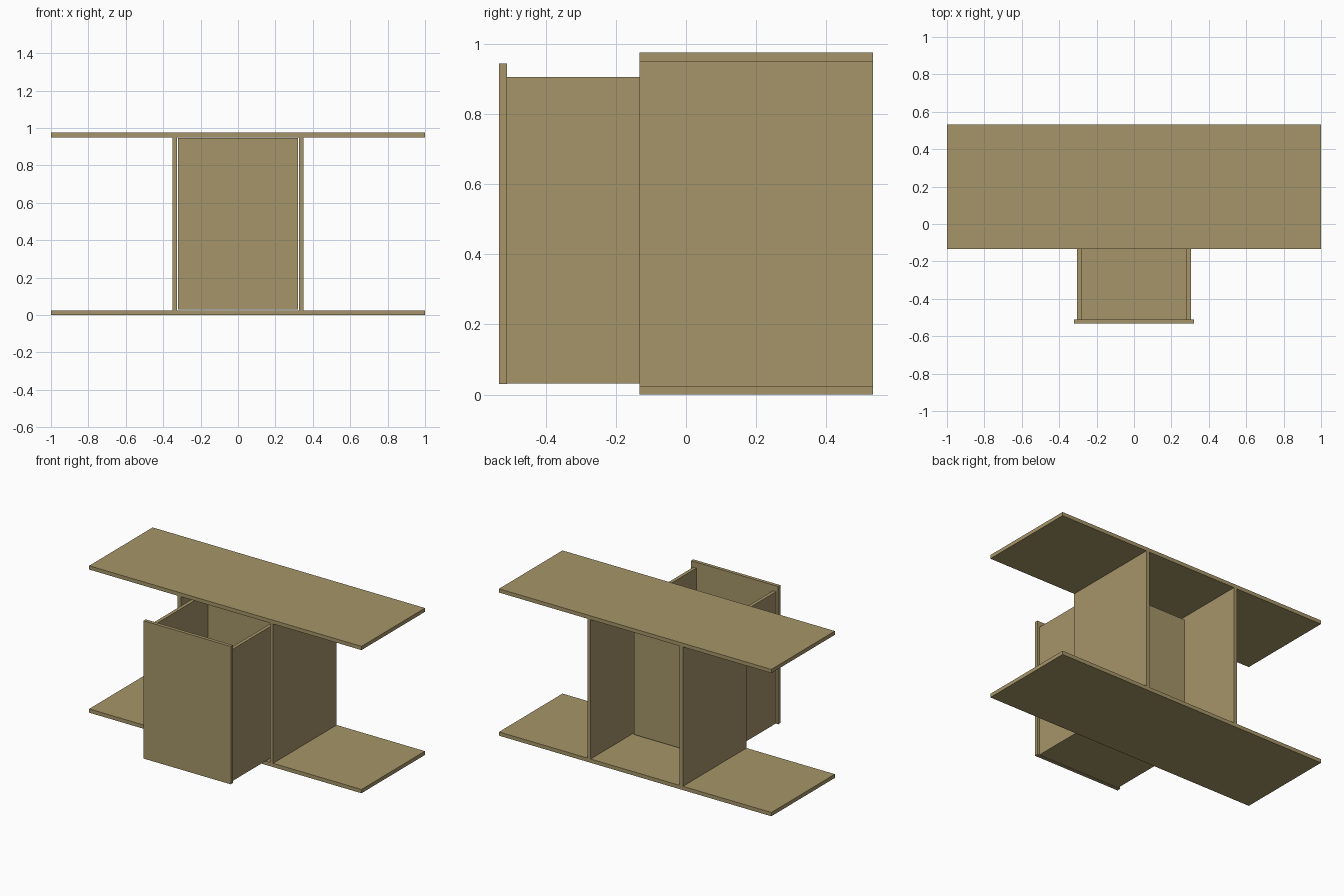
import bpy
import bmesh
from mathutils import Vector

if "Cube" in bpy.data.objects:
    bpy.data.objects.remove(bpy.data.objects["Cube"])


def board(name, lo, hi):
    """Flat-faced board spanning two opposite corners."""
    lo, hi = Vector(lo), Vector(hi)
    bm = bmesh.new()
    bmesh.ops.create_cube(bm, size=1)
    bmesh.ops.scale(bm, vec=hi - lo, verts=bm.verts)
    mesh = bpy.data.meshes.new(name)
    bm.to_mesh(mesh)
    bm.free()
    obj = bpy.data.objects.new(name, mesh)
    obj.location = (lo + hi) / 2
    bpy.context.collection.objects.link(obj)
    obj.data.materials.append(wood)
    return obj


wood = bpy.data.materials.new("wood")
wood.diffuse_color = (0.38, 0.30, 0.14, 1)
wood.use_nodes = True
wood.node_tree.nodes["Principled BSDF"].inputs["Base Color"].default_value = wood.diffuse_color

T = 0.025                      # board thickness
FRONT, BACK = -0.133, 0.533    # carcass depth
HEIGHT = 0.975

# Carcass: long top and bottom shelves
board("bottom_shelf", (-1, FRONT, 0), (1, BACK, T))
board("top_shelf", (-1, FRONT, HEIGHT - T), (1, BACK, HEIGHT))

# Drawer: front panel, floor and back, pulled partly out
D_FRONT, D_BACK = -0.51, 0.11
D_BOTTOM, D_TOP = 0.032, 0.906
D_IN, D_OUT = 0.281, 0.304
board("drawer_front", (-0.32, -0.533, 0.03), (0.32, D_FRONT, 0.945))
board("drawer_floor", (-D_IN, D_FRONT, D_BOTTOM), (D_IN, D_BACK, D_BOTTOM + T))
board("drawer_back", (-D_IN, D_BACK - T, D_BOTTOM + T), (D_IN, D_BACK, D_TOP))

# Uprights and drawer sides on both sides
for side, s in (("left", -1), ("right", 1)):
    x = sorted((s * 0.327, s * 0.351))
    board(side + "_upright", (x[0], FRONT, T), (x[1], BACK, HEIGHT - T))
    x = sorted((s * D_IN, s * D_OUT))
    board(side + "_drawer_side", (x[0], D_FRONT, D_BOTTOM), (x[1], D_BACK, D_TOP))
